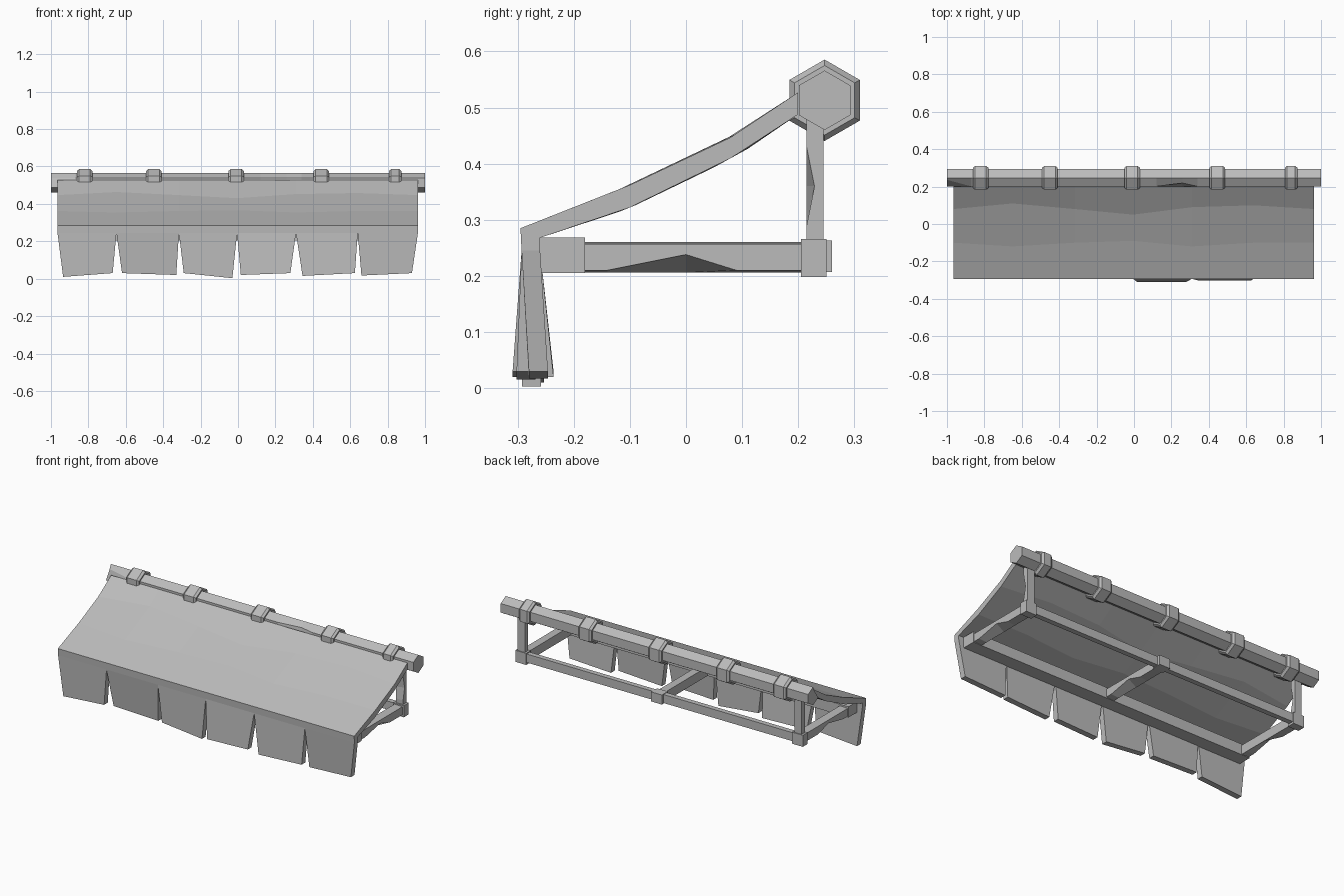
import bpy, bmesh, math

old = bpy.data.objects.get("Cube")
if old:
    bpy.data.objects.remove(old, do_unlink=True)

GREY = (0.5, 0.5, 0.5, 1)
mat = bpy.data.materials.new("plain grey")
mat.use_nodes = True
mat.diffuse_color = GREY
mat.node_tree.nodes["Principled BSDF"].inputs["Base Color"].default_value = GREY


def loft(name, sections):
    """Skin a closed solid through rings that share a point count."""
    bm = bmesh.new()
    rings = [[bm.verts.new(p) for p in s] for s in sections]
    n = len(rings[0])
    for a, b in zip(rings, rings[1:]):
        for i in range(n):
            j = (i + 1) % n
            bm.faces.new((a[i], a[j], b[j], b[i]))
    bm.faces.new(rings[0])
    bm.faces.new(rings[-1])
    bmesh.ops.recalc_face_normals(bm, faces=bm.faces)
    mesh = bpy.data.meshes.new(name)
    bm.to_mesh(mesh)
    bm.free()
    mesh.materials.append(mat)
    obj = bpy.data.objects.new(name, mesh)
    bpy.context.collection.objects.link(obj)
    return obj


def box(name, x, y, z):
    ring = [(y[0], z[0]), (y[1], z[0]), (y[1], z[1]), (y[0], z[1])]
    return loft(name, [[(px, *p) for p in ring] for px in x])


def hexagon(x, r):
    """Hexagon around the pole axis, one corner straight up."""
    return [[x, 0.247 + r * math.sin(k * math.pi / 3),
             0.513 + r * math.cos(k * math.pi / 3)] for k in range(6)]


# Cloth canopy, with gently wavering creases
seams = [-0.965, -0.65, -0.316, -0.005, 0.31, 0.64, 0.962]
upper_wave = [0, 0.03, 0, -0.03, 0.01, 0.02, 0]
lower_wave = [0, -0.02, 0, 0.01, -0.02, 0, 0]
rings = []
for x, u, w in zip(seams, upper_wave, lower_wave):
    lo, hi = (-0.1 + w, w * 0.4), (0.08 + u, u * 0.55)
    rings.append([(x, *p) for p in (
        (-0.293, 0.245), (-0.295, 0.285), (lo[0], 0.362 + lo[1]),
        (hi[0], 0.447 + hi[1]), (0.2, 0.527), (0.2, 0.488),
        (hi[0], 0.41 + hi[1]), (lo[0], 0.322 + lo[1]),
        (-0.26, 0.268), (-0.26, 0.245))])
loft("canopy", rings)

# Hanging flaps: bottom left x, z, bottom right x, z, bottom y
flaps = [(-0.935, 0.01, -0.67, 0.03, -0.27), (-0.62, 0.03, -0.33, 0.02, -0.253),
         (-0.29, 0.03, -0.03, 0.003, -0.275), (0.015, 0.02, 0.28, 0.03, -0.292),
         (0.345, 0.015, 0.625, 0.03, -0.285), (0.66, 0.017, 0.93, 0.03, -0.263)]
for i, (x0, z0, x1, z1, y) in enumerate(flaps):
    a, b = seams[i], seams[i + 1]
    f, k = y - 0.017, y + 0.017
    loft(f"flap_{i + 1}", [
        [(a, -0.293, 0.245), (b, -0.293, 0.245), (b, -0.26, 0.245), (a, -0.26, 0.245)],
        [(x0, f, z0), (x1, f, z1), (x1, k, z1), (x0, k, z0)]])

# Hexagonal top pole with two small chips along its front edge
pole = []
for x, chip in ((-1, 0.035), (-0.87, 0), (0.12, 0), (0.26, 0.018), (0.34, 0), (1, 0)):
    ring = hexagon(x, 0.053)
    ring[5][1] += chip
    pole.append(ring)
loft("top_pole", pole)

# Collars on the pole
for i, x in enumerate((-0.82, -0.45, -0.01, 0.445, 0.84)):
    h = 0.042 if abs(x) < 0.83 else 0.034
    loft(f"collar_{i + 1}", [hexagon(x - h, 0.062), hexagon(x - h + 0.012, 0.0725),
                             hexagon(x + h - 0.012, 0.0725), hexagon(x + h, 0.062)])

# Base frame rails
box("front_rail", (-0.93, 0.93), (-0.26, -0.18), (0.205, 0.268))
box("rear_rail", (-0.9, 0.9), (0.214, 0.244), (0.21, 0.26))
box("rear_middle_block", (-0.025, 0.045), (0.205, 0.26), (0.207, 0.263))

# Cross beams with a worn notch on the lower outer edge
for name, x, side in (("right_beam", -0.9, -1), ("middle_beam", 0.01, 1), ("left_beam", 0.9, 1)):
    rings = []
    for y, cut in ((-0.19, 0), (-0.14, 0), (0, 0.028), (0.09, 0), (0.22, 0)):
        o, n = x + side * 0.025, x - side * 0.025
        rings.append([(o, y, 0.21 + cut), (o, y, 0.257), (n, y, 0.26), (n, y, 0.206)])
    loft(name, rings)

# Rear corner blocks and posts
for name, x in (("right", -0.9), ("left", 0.9)):
    box(name + "_corner_block", (x - 0.035, x + 0.035), (0.205, 0.25), (0.198, 0.266))
    rings = []
    for z, cut in ((0.26, 0), (0.29, 0), (0.36, 0.014), (0.43, 0), (0.49, 0)):
        s = 0.023
        rings.append([(x - s, 0.215, z), (x + s, 0.215 + cut, z),
                      (x + s, 0.245, z), (x - s, 0.245, z)])
    loft(name + "_post", rings)
